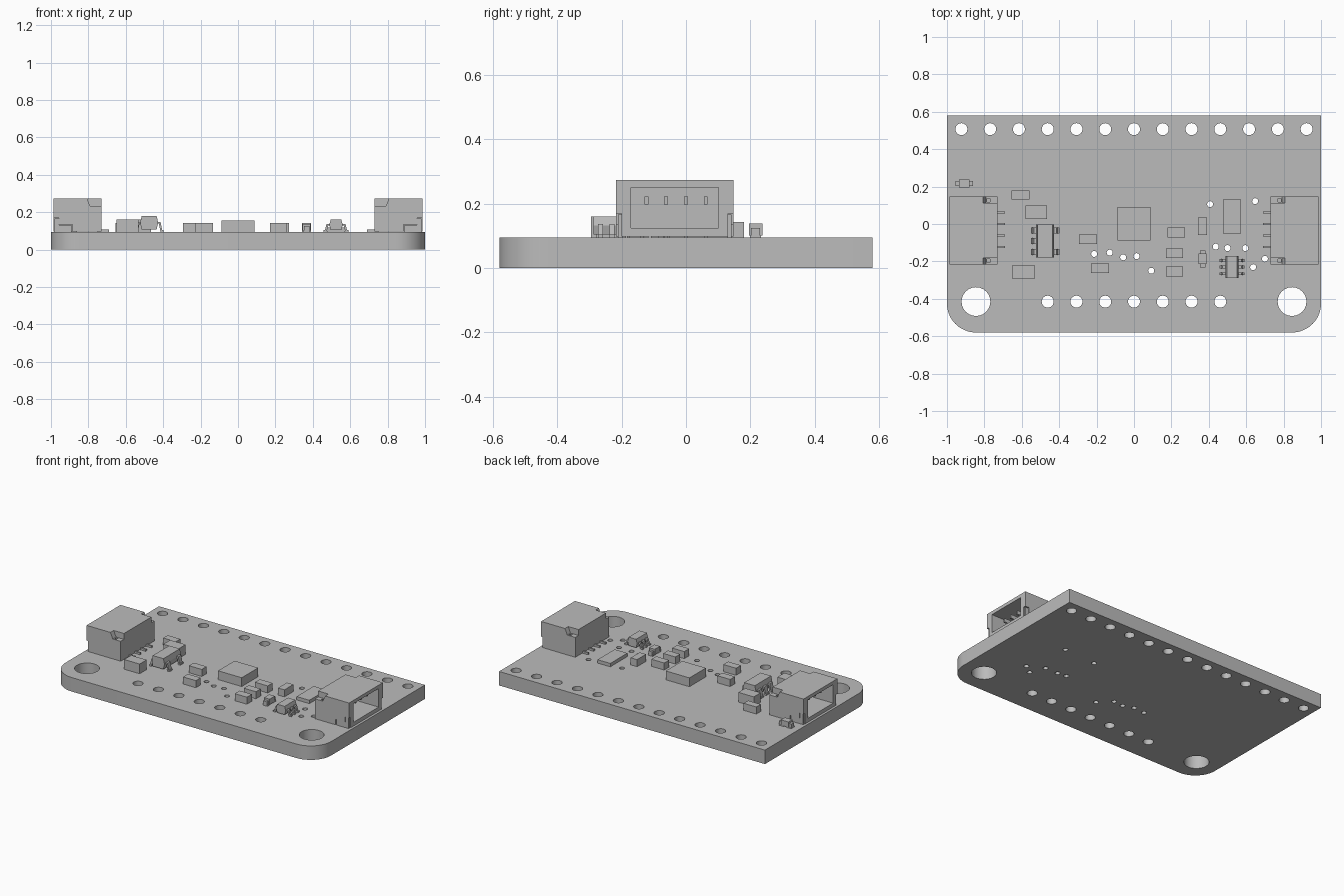
import bpy, bmesh, math
from mathutils import Matrix, Vector

cube = bpy.data.objects.get("Cube")
if cube:
    bpy.data.objects.remove(cube, do_unlink=True)

grey = bpy.data.materials.new("plain_grey")
grey.use_nodes = True
COLOUR = (0.5, 0.5, 0.5, 1)
grey.diffuse_color = COLOUR
grey.node_tree.nodes["Principled BSDF"].inputs["Base Color"].default_value = COLOUR

TOP = 0.095       # upper surface of the board
PITCH = 0.1538    # spacing of the header holes


def finish(name, bm):
    bmesh.ops.recalc_face_normals(bm, faces=bm.faces)
    mesh = bpy.data.meshes.new(name)
    bm.to_mesh(mesh)
    bm.free()
    mesh.materials.append(grey)
    obj = bpy.data.objects.new(name, mesh)
    bpy.context.collection.objects.link(obj)
    return obj


def add_box(bm, x, y, z):
    size = Vector((abs(x[1] - x[0]), abs(y[1] - y[0]), abs(z[1] - z[0])))
    mid = Vector((sum(x), sum(y), sum(z))) / 2
    bmesh.ops.create_cube(bm, size=1, matrix=Matrix.Translation(mid) @ Matrix.Diagonal(size.to_4d()))


def add_prism(bm, profile, y0, y1):
    """Extrude an x-z outline along y."""
    face = bm.faces.new([bm.verts.new((x, y0, z)) for x, z in profile])
    new = bmesh.ops.extrude_face_region(bm, geom=[face])["geom"]
    bmesh.ops.translate(bm, vec=(0, y1 - y0, 0), verts=[v for v in new if isinstance(v, bmesh.types.BMVert)])


def arc(cx, cy, r, start, sweep, n):
    return [(cx + r * math.cos(start + sweep * i / n), cy + r * math.sin(start + sweep * i / n))
            for i in range(n + 1)]


# Board: outline with rounded front corners, and every hole as an inner loop
R = 0.155
loops = [[(1, 0.58), (-1, 0.58)]
         + arc(-1 + R, -0.58 + R, R, math.pi, math.pi / 2, 12)
         + arc(1 - R, -0.58 + R, R, -math.pi / 2, math.pi / 2, 12)]
holes = [(i * PITCH, 0.507, 0.032) for i in range(-6, 7)]
holes += [(i * PITCH, -0.415, 0.032) for i in range(-3, 4)]
holes += [(s * 0.845, -0.415, 0.077) for s in (-1, 1)]
vias = [(-0.213, -0.16), (-0.13, -0.153), (-0.058, -0.178), (0.014, -0.172),
        (0.092, -0.25), (0.407, 0.106), (0.648, 0.122), (0.437, -0.121),
        (0.5, -0.129), (0.595, -0.129), (0.7, -0.186), (0.637, -0.231)]
holes += [(x, y, 0.016) for x, y in vias]
loops += [arc(x, y, r, 0, 2 * math.pi, 24)[:-1] for x, y, r in holes]

curve = bpy.data.curves.new("board_outline", "CURVE")
curve.dimensions = "2D"
curve.fill_mode = "BOTH"
curve.extrude = TOP / 2
for loop in loops:
    spline = curve.splines.new("POLY")
    spline.points.add(len(loop) - 1)
    for p, (x, y) in zip(spline.points, loop):
        p.co = (x, y, 0, 1)
    spline.use_cyclic_u = True
outline = bpy.data.objects.new("board_outline", curve)
bpy.context.collection.objects.link(outline)
bpy.context.view_layer.update()
bm = bmesh.new()
bm.from_mesh(outline.evaluated_get(bpy.context.evaluated_depsgraph_get()).to_mesh())
bmesh.ops.remove_doubles(bm, verts=bm.verts, dist=0.0001)
bmesh.ops.translate(bm, vec=(0, 0, TOP / 2), verts=bm.verts)
bpy.data.objects.remove(outline, do_unlink=True)
board = finish("board", bm)
bpy.context.view_layer.objects.active = board
board.select_set(True)
bpy.ops.object.shade_smooth_by_angle(angle=math.radians(35))
board.select_set(False)

# Plain block parts: name, x range, y range, top height
CAP, TALL = 0.143, 0.161
blocks = [
    ("main_chip", (-0.089, 0.089), (-0.087, 0.09), 0.155),
    ("block_back_left", (-0.655, -0.56), (0.132, 0.18), CAP),
    ("tall_block_left", (-0.58, -0.464), (0.026, 0.1), TALL),
    ("tall_block_front", (-0.65, -0.533), (-0.295, -0.22), TALL),
    ("block_mid_left", (-0.293, -0.197), (-0.108, -0.056), CAP),
    ("block_front_left", (-0.229, -0.133), (-0.263, -0.211), CAP),
    ("block_mid_right", (0.178, 0.274), (-0.072, -0.02), CAP),
    ("block_right_upper", (0.172, 0.263), (-0.183, -0.131), CAP),
    ("block_right_lower", (0.172, 0.263), (-0.28, -0.227), CAP),
    ("block_upright", (0.343, 0.391), (-0.06, 0.036), CAP),
    ("flat_module", (0.477, 0.573), (-0.052, 0.132), 0.118),
]
for name, xr, yr, top in blocks:
    bm = bmesh.new()
    add_box(bm, xr, yr, (TOP, top))
    finish(name, bm)


# Small two-terminal parts: a slim body between two end caps
def terminal_part(name, cx, cy, turned):
    bm = bmesh.new()
    add_box(bm, (-0.028, 0.028), (-0.021, 0.021), (TOP + 0.006, 0.138))
    for s in (-1, 1):
        add_box(bm, (s * 0.028, s * 0.046), (-0.014, 0.014), (TOP, 0.125))
        add_box(bm, (s * 0.012, s * 0.046), (-0.017, 0.017), (TOP, TOP + 0.006))
    turn = Matrix.Rotation(math.pi / 2 if turned else 0, 4, "Z")
    bm.transform(Matrix.Translation((cx, cy, 0)) @ turn)
    finish(name, bm)


terminal_part("terminal_part_back", -0.908, 0.216, False)
terminal_part("terminal_part_front", 0.367, -0.187, True)


# Leaded chips: tapered body with bent legs
def leaded_chip(name, cx, cy, half_w, half_l, z0, z1, reach, leg_w, left_legs, right_legs):
    mid = z0 + (z1 - z0) * 0.5
    t = 0.009
    bm = bmesh.new()
    w = half_w - 0.008
    add_prism(bm, [(-w, z0), (w, z0), (half_w, mid), (w, z1), (-w, z1), (-half_w, mid)],
              -half_l, half_l)
    bm.transform(Matrix.Translation((cx, cy, 0)))
    finish(name + "_body", bm)
    bm = bmesh.new()
    knee = half_w + (reach - half_w) * 0.45
    for s, rows in ((-1, left_legs), (1, right_legs)):
        leg = [(half_w - 0.01, mid + t / 2), (knee, mid + t / 2), (knee + t, TOP + t),
               (reach, TOP + t), (reach, TOP), (knee, TOP), (knee - t, mid - t / 2),
               (half_w - 0.01, mid - t / 2)]
        for y in rows:
            add_prism(bm, [(s * x, z) for x, z in leg], y - leg_w / 2, y + leg_w / 2)
    bm.transform(Matrix.Translation((cx, cy, 0)))
    finish(name + "_legs", bm)


leaded_chip("regulator", -0.475, -0.092, 0.048, 0.088, 0.108, 0.18, 0.076, 0.032,
            (-0.058, 0, 0.058), (-0.058, 0.058))
leaded_chip("small_chip", 0.524, -0.23, 0.036, 0.058, 0.104, 0.161, 0.068, 0.016,
            (-0.036, 0, 0.036), (-0.036, 0, 0.036))


# Side sockets: hollow housing with notched side walls, contacts and solder tabs
CY, HALF = -0.035, 0.182
INNER, OUTER, BASE, ROOF = 0.73, 0.987, 0.098, 0.273
ROWS = [CY + 0.004 + (i - 1.5) * 0.0615 for i in range(4)]


def cut(obj, bm):
    cutter = finish("cutter", bm)
    cutter.hide_render = True
    mod = obj.modifiers.new("cut", "BOOLEAN")
    mod.operation = "DIFFERENCE"
    mod.solver = "EXACT"
    mod.object = cutter
    bpy.context.view_layer.update()
    result = bpy.data.meshes.new_from_object(obj.evaluated_get(bpy.context.evaluated_depsgraph_get()))
    obj.modifiers.clear()
    obj.data = result
    bpy.data.objects.remove(cutter, do_unlink=True)


def socket(side, s):
    bm = bmesh.new()
    add_box(bm, (s * INNER, s * OUTER), (CY - HALF, CY + HALF), (BASE, ROOF))
    housing = finish(side + "_socket_housing", bm)
    bm = bmesh.new()
    add_box(bm, (s * 0.79, s * 1.05), (CY - 0.136, CY + 0.136), (0.124, 0.25))
    cut(housing, bm)
    tabs = bmesh.new()
    for e in (-1, 1):
        edge = CY + e * HALF
        # upper step with a sloped end, and a deeper slot beside it
        bm = bmesh.new()
        add_prism(bm, [(s * 0.7, 0.233), (s * 0.79, 0.233), (s * 0.815, 0.29), (s * 0.7, 0.29)],
                  edge - e * 0.035, edge + e * 0.03)
        cut(housing, bm)
        bm = bmesh.new()
        add_box(bm, (s * 0.77, s * 0.785), (edge - e * 0.03, edge - e * 0.01), (0.17, 0.26))
        cut(housing, bm)
        # lower stepped notch filled by the solder tab
        step = [(0.885, 0.08), (0.885, 0.135), (0.957, 0.135), (0.957, 0.17), (1.01, 0.17), (1.01, 0.08)]
        bm = bmesh.new()
        add_prism(bm, [(s * x, z) for x, z in step], edge - e * 0.017, edge + e * 0.03)
        cut(housing, bm)
        tab = [(min(max(x, 0.89), 0.98), max(z - 0.003, TOP)) for x, z in step]
        add_prism(tabs, [(s * x, z) for x, z in tab], edge - e * 0.019, edge - e * 0.006)
    finish(side + "_socket_tabs", tabs)
    contacts = bmesh.new()
    for y in ROWS:
        add_box(contacts, (s * 0.69, s * 0.75), (y - 0.006, y + 0.006), (TOP, 0.108))
        add_box(contacts, (s * 0.78, s * 0.93), (y - 0.006, y + 0.006), (0.197, 0.222))
    finish(side + "_socket_contacts", contacts)


socket("left", 1)
socket("right", -1)
